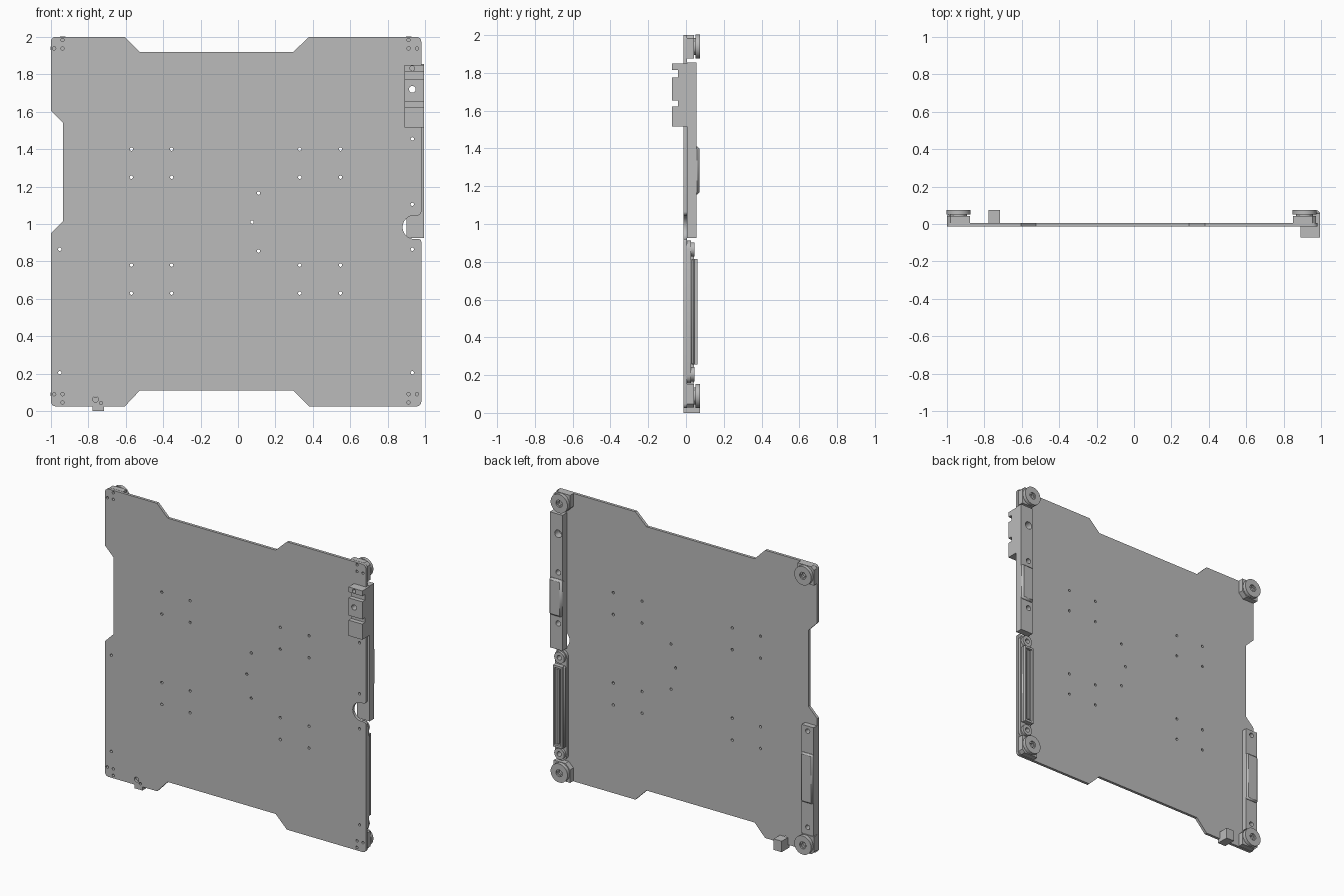
import bpy, bmesh
from math import sin, cos, radians, tau
from mathutils import Matrix

cube = bpy.data.objects.get("Cube")
if cube:
    bpy.data.objects.remove(cube, do_unlink=True)

grey = bpy.data.materials.new("plain_grey")
grey.use_nodes = True
colour = (0.5, 0.5, 0.5, 1)
grey.diffuse_color = colour
grey.node_tree.nodes["Principled BSDF"].inputs["Base Color"].default_value = colour


def circle(x, z, r, n=24):
    return [(x + r * cos(tau * i / n), z + r * sin(tau * i / n)) for i in range(n)]


def arc(x, z, r, a0, a1, n=5):
    steps = [radians(a0 + (a1 - a0) * i / n) for i in range(n + 1)]
    return [(x + r * cos(a), z + r * sin(a)) for a in steps]


def rect(x0, x1, z0, z1):
    return [(x0, z0), (x1, z0), (x1, z1), (x0, z1)]


def capsule(x, z0, z1, r):
    return arc(x, z1 - r, r, 0, 180, 10) + arc(x, z0 + r, r, 180, 360, 10)


def slab(name, outline, y0, y1, holes=(), bevel=0):
    """Fill an x-z outline, with holes, and extrude it from y0 to y1."""
    curve = bpy.data.curves.new(name, "CURVE")
    curve.dimensions, curve.fill_mode = "2D", "BOTH"
    curve.extrude = (y1 - y0) / 2
    for loop in (outline, *holes):
        spline = curve.splines.new("POLY")
        spline.points.add(len(loop) - 1)
        for point, (x, z) in zip(spline.points, loop):
            point.co = (x, z, 0, 1)
        spline.use_cyclic_u = True
    temp = bpy.data.objects.new("temp", curve)
    bpy.context.collection.objects.link(temp)
    deps = bpy.context.evaluated_depsgraph_get()
    mesh = bpy.data.meshes.new_from_object(temp.evaluated_get(deps))
    bpy.data.objects.remove(temp, do_unlink=True)
    bm = bmesh.new()
    bm.from_mesh(mesh)
    bmesh.ops.remove_doubles(bm, verts=bm.verts, dist=0.0001)
    bmesh.ops.transform(bm, verts=bm.verts, matrix=Matrix.Translation((0, (y0 + y1) / 2, 0))
                        @ Matrix.Rotation(radians(90), 4, "X"))
    bmesh.ops.dissolve_limit(bm, angle_limit=0.01, verts=bm.verts, edges=bm.edges)
    bmesh.ops.recalc_face_normals(bm, faces=bm.faces)
    bm.to_mesh(mesh)
    bm.free()
    mesh.materials.clear()
    mesh.materials.append(grey)
    obj = bpy.data.objects.new(name, mesh)
    bpy.context.collection.objects.link(obj)
    if bevel:
        mod = obj.modifiers.new("chamfer", "BEVEL")
        mod.width, mod.segments = bevel, 1
    return obj


FRONT, BACK = -0.013, 0.006
LEFT_X, RIGHT_X = 0.932, -0.953
FOOT_X, FOOT_Z = (-0.938, 0.912), (0.09, 1.939)

# Main plate: notched outline, finger cutout and drilled holes
r = 0.025
outline = (
    arc(-1 + r, 0.025 + r, r, 180, 270)
    + [(-0.605, 0.025), (-0.525, 0.11), (0.295, 0.11), (0.38, 0.025)]
    + arc(0.98 - r, 0.025 + r, r, 270, 360)
    + arc(0.965, 0.905, 0.015, 0, 90)
    + arc(0.943, 0.983, 0.063, 270, 90, 16)
    + arc(0.96, 1.066, 0.02, 270, 360)
    + arc(0.98 - r, 2 - r, r, 0, 90)
    + [(0.38, 2), (0.295, 1.92), (-0.525, 1.92), (-0.605, 2)]
    + arc(-1 + r, 2 - r, r, 90, 180)
    + [(-1, 1.605), (-0.935, 1.54), (-0.935, 1.015), (-1, 0.95)])
spots = [(x, z) for x in (-0.57, -0.355, 0.33, 0.548) for z in (0.63, 0.78, 1.25, 1.4)]
spots += [(0.11, 0.855), (0.075, 1.01), (0.11, 1.165)]
spots += [(x, z) for x in (LEFT_X, RIGHT_X) for z in (0.205, 0.865)]
spots += [(LEFT_X, 1.105), (LEFT_X, 1.455)]
for x in FOOT_X:
    for z in FOOT_Z:
        out_x = 0.045 if x > 0 else -0.045
        out_z = 0.045 if z > 1 else -0.045
        spots += [(x, z), (x + out_x, z), (x, z + out_z)]
holes = [circle(x, z, 0.009, 12) for x, z in spots]
holes += [circle(LEFT_X, 1.72, 0.018), circle(-0.762, 0.063, 0.016), circle(-0.733, 0.043, 0.009, 12)]
slab("main_plate", outline, FRONT, BACK, holes)

# Corner feet: chamfered block, neck and countersunk round pad
for side, x in zip(("right", "left"), FOOT_X):
    for level, z in zip(("lower", "upper"), FOOT_Z):
        name = f"{level}_{side}_foot"
        sx, sz = (1 if x > 0 else -1), (1 if z > 1 else -1)
        h, c = 0.062, 0.035
        block = [(h, h - 0.02), (h - 0.02, h), (-h, h), (-h, c - h), (c - h, -h), (h, -h)]
        slab(name + "_block", [(x + sx * a, z + sz * b) for a, b in block], BACK, 0.043)
        slab(name + "_neck", circle(x, z, 0.045), 0.043, 0.05)
        slab(name + "_pad", circle(x, z, 0.064, 32), 0.05, 0.064, [circle(x, z, 0.015)])
        slab(name + "_pad_rim", circle(x, z, 0.064, 32), 0.064, 0.074, [circle(x, z, 0.024)])

# Long rail on the back left edge, with a raised middle
rail_holes = [circle(LEFT_X, 1.72, 0.026)]
rail_holes += [circle(LEFT_X, z, 0.018) for z in (1.105, 1.455)]
slab("long_rail", rect(0.9, 0.995, 0.925, 1.855), BACK, 0.055, rail_holes)
slab("long_rail_raised_block", rect(0.897, 0.995, 1.155, 1.41), 0.03, 0.071, bevel=0.012)

# Front latch: stepped body with a through hole
peg_hole = [circle(LEFT_X, 1.72, 0.018)]
screw_hole = [circle(LEFT_X, 1.832, 0.013)]
slab("latch_base", rect(0.89, 0.995, 1.515, 1.85), -0.043, FRONT, peg_hole)
slab("latch_side", rect(0.98, 0.995, 1.515, 1.85), FRONT, BACK)
slab("latch_lower_step", rect(0.89, 0.995, 1.515, 1.622), -0.073, -0.043)
slab("latch_middle_step", rect(0.89, 0.995, 1.655, 1.775), -0.073, -0.043, peg_hole)
slab("latch_upper_step", rect(0.89, 0.995, 1.815, 1.85), -0.073, -0.043, screw_hole)

# Connector on the lower back left edge
ends = [circle(LEFT_X, z, 0.016) for z in (0.205, 0.865)]
slab("connector_base", capsule(LEFT_X, 0.155, 0.912, 0.045), BACK, 0.026, ends)
for level, ring, z in zip(("lower", "upper"), ends, (0.205, 0.865)):
    slab(f"connector_{level}_boss", circle(LEFT_X, z, 0.038), 0.026, 0.044, [ring])
slab("connector_body", rect(0.89, 0.974, 0.255, 0.815), 0.026, 0.046, bevel=0.006)
slab("connector_shell", rect(0.898, 0.966, 0.255, 0.815), 0.04, 0.062,
     [rect(0.908, 0.956, 0.27, 0.8)])
slab("connector_tongue", rect(0.924, 0.94, 0.28, 0.79), 0.04, 0.058)

# Short rail on the lower back right edge
ends = [circle(RIGHT_X, z, 0.016) for z in (0.205, 0.865)]
slab("short_rail", rect(-0.998, -0.908, 0.155, 0.9), BACK, 0.042, ends)
slab("short_rail_raised_block", rect(-0.998, -0.905, 0.375, 0.715), 0.025, 0.056, bevel=0.01)

# Small block at the bottom edge
slab("bottom_block", rect(-0.778, -0.717, 0, 0.075), BACK, 0.074)
slab("bottom_block_lip", rect(-0.778, -0.717, 0, 0.025), FRONT, BACK)

# Crisp flat faces with smooth round walls
bpy.ops.object.select_all(action="DESELECT")
for obj in bpy.context.scene.objects:
    if obj.type == "MESH" and obj.data.materials and obj.data.materials[0] == grey:
        obj.select_set(True)
        bpy.context.view_layer.objects.active = obj
bpy.ops.object.shade_smooth_by_angle(angle=radians(30))
